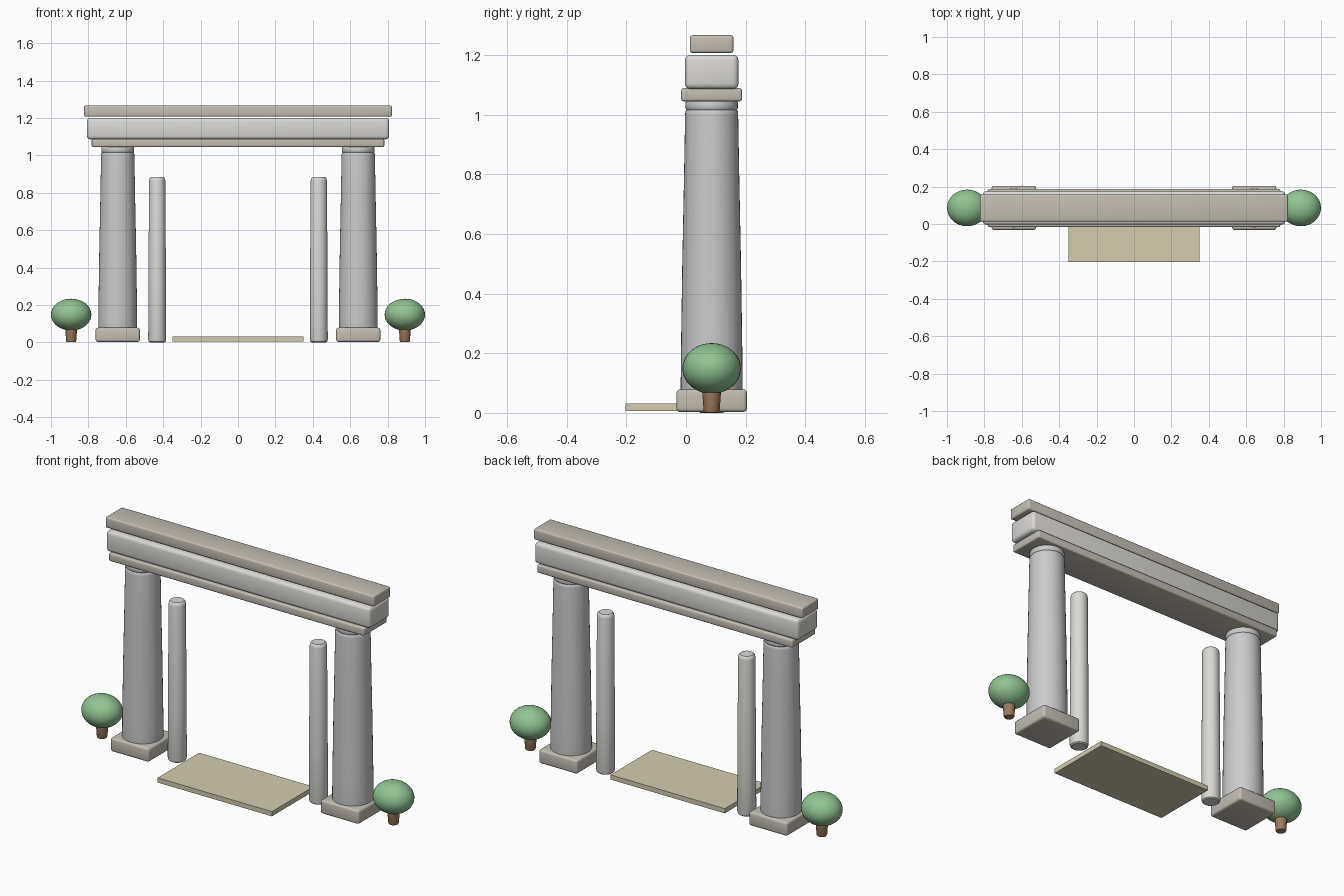
import bpy, bmesh, math
from mathutils import Matrix

if "Cube" in bpy.data.objects:
    bpy.data.objects.remove(bpy.data.objects["Cube"])

YC = 0.086  # shared depth of the gateway centre line


def material(name, rgb):
    m = bpy.data.materials.new(name)
    m.diffuse_color = (*rgb, 1)
    m.use_nodes = True
    m.node_tree.nodes["Principled BSDF"].inputs["Base Color"].default_value = m.diffuse_color
    return m


STONE = material("warm_stone", (0.55, 0.51, 0.44))
PALE = material("pale_stone", (0.70, 0.69, 0.66))
SHAFT = material("grey_stone", (0.60, 0.58, 0.58))
SAND = material("sand", (0.66, 0.60, 0.43))
LEAF = material("leaf", (0.28, 0.55, 0.29))
BARK = material("bark", (0.36, 0.20, 0.11))


def finish(bm, name, mat, smooth=True):
    bmesh.ops.recalc_face_normals(bm, faces=bm.faces)
    me = bpy.data.meshes.new(name)
    bm.to_mesh(me)
    bm.free()
    me.materials.append(mat)
    ob = bpy.data.objects.new(name, me)
    bpy.context.collection.objects.link(ob)
    if smooth:
        bpy.ops.object.select_all(action='DESELECT')
        ob.select_set(True)
        bpy.context.view_layer.objects.active = ob
        bpy.ops.object.shade_smooth_by_angle(angle=math.radians(35))
    return ob


def block(name, x, y, z, mat, bevel=0.0):
    """Box from (min, max) ranges with rounded edges."""
    bm = bmesh.new()
    bmesh.ops.create_cube(bm, size=1)
    for v in bm.verts:
        for i, (a, b) in enumerate((x, y, z)):
            v.co[i] = a if v.co[i] < 0 else b
    if bevel:
        bmesh.ops.bevel(bm, geom=bm.edges[:], offset=bevel, segments=3,
                        profile=0.5, affect='EDGES')
    return finish(bm, name, mat, bevel > 0)


def lathe(name, cx, profile, mat, sides=40):
    """Closed turned solid from (radius, height) points."""
    bm = bmesh.new()
    rings = []
    for r, z in profile:
        rings.append([bm.verts.new((cx + r * math.cos(2 * math.pi * i / sides),
                                    YC + r * math.sin(2 * math.pi * i / sides), z))
                      for i in range(sides)])
    for a, b in zip(rings, rings[1:]):
        for i in range(sides):
            j = (i + 1) % sides
            bm.faces.new((a[i], a[j], b[j], b[i]))
    bm.faces.new(rings[0][::-1])
    bm.faces.new(rings[-1])
    return finish(bm, name, mat)


for side, s in (("left", -1), ("right", 1)):
    # Square plinth and tapered column with a neck ring
    cx = s * 0.643
    block(side + "_plinth", (cx - 0.118, cx + 0.118), (YC - 0.118, YC + 0.118),
          (0.003, 0.079), STONE, 0.012)
    lathe(side + "_column", cx,
          [(0.100, 0.02), (0.104, 0.07), (0.103, 0.2), (0.0985, 0.5), (0.0925, 0.8),
           (0.089, 1.0), (0.088, 1.012), (0.083, 1.018)], SHAFT)
    lathe(side + "_column_neck", cx,
          [(0.080, 1.012), (0.086, 1.018), (0.088, 1.024), (0.088, 1.040),
           (0.084, 1.048)], SHAFT)

    # Slim inner post
    lathe(side + "_post", s * 0.432,
          [(0.038, 0.0), (0.045, 0.005), (0.048, 0.016), (0.047, 0.3), (0.0435, 0.865),
           (0.041, 0.877), (0.034, 0.884)], PALE, 32)

    # Round shrub on a short trunk
    bx = s * 0.892
    lathe(side + "_shrub_trunk", bx,
          [(0.024, 0.002), (0.027, 0.008), (0.032, 0.08)], BARK, 24)
    bm = bmesh.new()
    bmesh.ops.create_uvsphere(bm, u_segments=32, v_segments=20, radius=1)
    bmesh.ops.transform(bm, verts=bm.verts, matrix=Matrix.Translation((bx, YC, 0.149))
                        @ Matrix.Diagonal((0.108, 0.098, 0.085, 1)))
    finish(bm, side + "_shrub_crown", LEAF)

# Three stacked lintel courses
block("lower_lintel", (-0.782, 0.782), (YC - 0.102, YC + 0.102), (1.045, 1.089), STONE, 0.008)
block("main_lintel", (-0.808, 0.808), (YC - 0.09, YC + 0.09), (1.086, 1.201), PALE, 0.018)
block("top_lintel", (-0.823, 0.823), (YC - 0.073, YC + 0.073), (1.207, 1.267), STONE, 0.009)

# Threshold slab
block("threshold", (-0.35, 0.35), (-0.203, 0.16), (0.006, 0.032), SAND)
